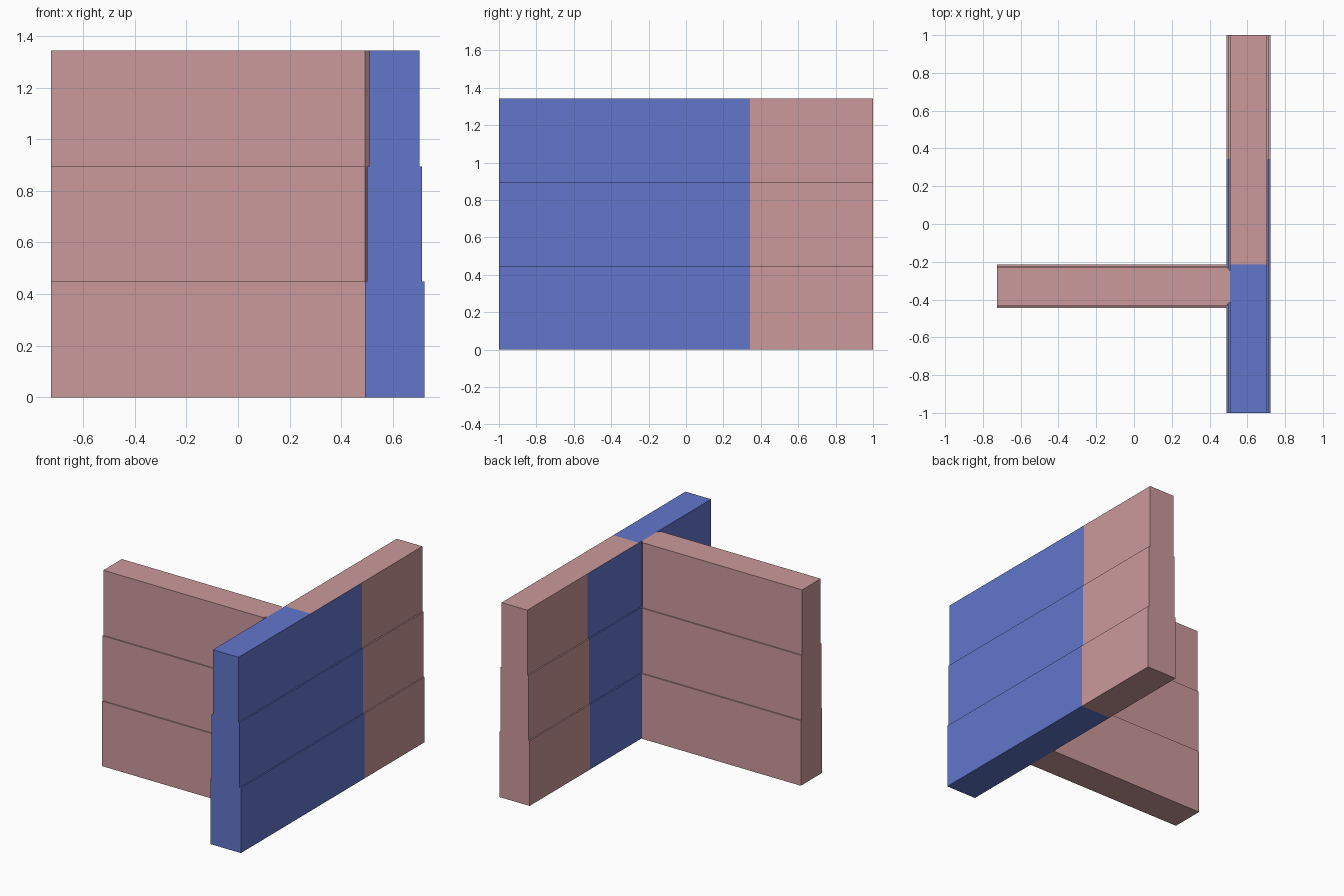
import bpy, bmesh

if "Cube" in bpy.data.objects:
    bpy.data.objects.remove(bpy.data.objects["Cube"])

TIERS = [(0.0, 0.448, 0.0), (0.448, 0.895, 0.009), (0.895, 1.343, 0.018)]  # bottom, top, inset


def material(name, rgb):
    m = bpy.data.materials.new(name)
    m.diffuse_color = (*rgb, 1)
    m.use_nodes = True
    m.node_tree.nodes["Principled BSDF"].inputs["Base Color"].default_value = m.diffuse_color
    return m


pink = material("pink", (0.60, 0.32, 0.33))
blue = material("blue", (0.12, 0.18, 0.60))


def tiered_solid(name, footprint, side_mat, top_mat=None):
    """Stack the footprint (a function of inset) into a closed, stepped solid."""
    bm = bmesh.new()
    rings = [[bm.verts.new((x, y, z)) for x, y in footprint(inset)]
             for z0, z1, inset in TIERS for z in (z0, z1)]
    bm.faces.new(rings[0][::-1])
    for a, b in zip(rings, rings[1:]):
        n = len(a)
        for i in range(n):
            j = (i + 1) % n
            # straight ends need no ledge face between tiers
            quad = [a[i], a[j], b[j], b[i]]
            if len({tuple(round(c, 5) for c in v.co) for v in quad}) > 2:
                bm.faces.new(quad)
    top = bm.faces.new(rings[-1])
    top.material_index = 1
    bmesh.ops.remove_doubles(bm, verts=bm.verts[:], dist=1e-5)
    bmesh.ops.recalc_face_normals(bm, faces=bm.faces[:])
    me = bpy.data.meshes.new(name)
    bm.to_mesh(me)
    bm.free()
    me.materials.append(side_mat)
    me.materials.append(top_mat or side_mat)
    bpy.context.collection.objects.link(bpy.data.objects.new(name, me))


def long_wall(y0, y1):
    def footprint(s):
        x0, x1 = 0.491 + s, 0.722 - s
        return [(x0, y0), (x1, y0), (x1, y1), (x0, y1)]
    return footprint


def side_wall(s):
    # the joint end has small chamfers where the upper tiers meet the long wall
    x0, x1, y0, y1 = -0.724, 0.491, -0.445 + s * 0.8, -0.215 - s * 0.8
    return [(x0, y0), (x1, y0), (x1 + s, y0 + 0.02),
            (x1 + s, y1 - 0.02), (x1, y1), (x0, y1)]


# Long wall: blue front, blue middle with a pink top, pink rear
tiered_solid("long_wall_front", long_wall(-1.0, -0.215), blue)
tiered_solid("long_wall_middle", long_wall(-0.215, 0.343), blue, pink)
tiered_solid("long_wall_rear", long_wall(0.343, 1.0), pink)

# Side wall that meets the long wall
tiered_solid("side_wall", side_wall, pink)
